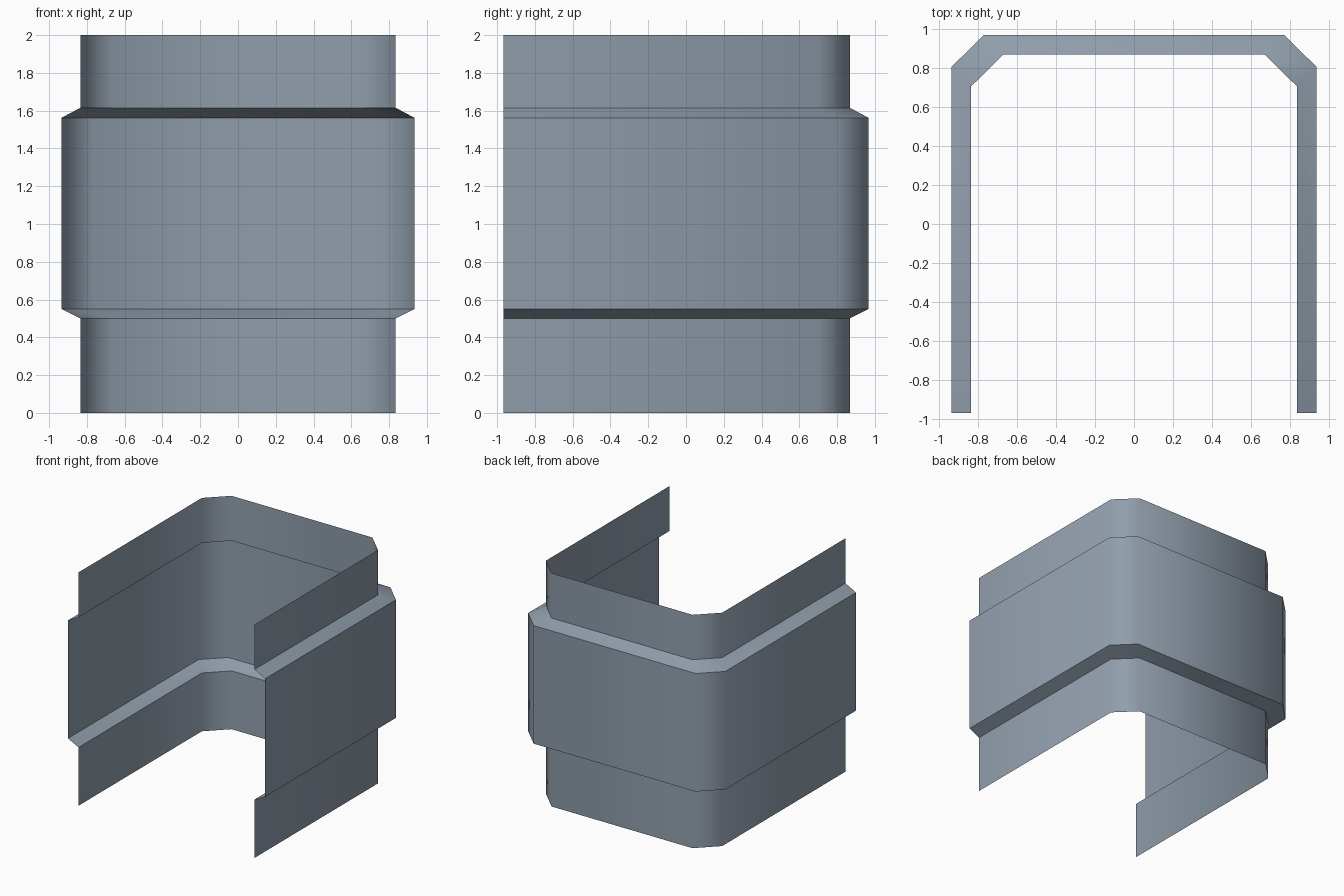
import bpy, bmesh, math

if "Cube" in bpy.data.objects:
    bpy.data.objects.remove(bpy.data.objects["Cube"])

steel = bpy.data.materials.new("blue grey steel")
steel.diffuse_color = (0.28, 0.34, 0.41, 1)
steel.use_nodes = True
steel.node_tree.nodes["Principled BSDF"].inputs["Base Color"].default_value = steel.diffuse_color


def u_profile(inset):
    # Half of the U outline, open at the front, then mirrored across x
    half = [(0.935 - inset, -0.967), (0.935 - inset, 0.803 - inset),
            (0.768 - inset, 0.967 - inset)]
    return half + [(-x, y) for x, y in reversed(half)]


# Height and inset of each ring: narrow collar, flared wide band, narrow collar
levels = [(0, 0.1), (0.5, 0.1), (0.55, 0), (1.562, 0), (1.615, 0.1), (2, 0.1)]

# Thin sheet wall skinned between rings
bm = bmesh.new()
rings = [[bm.verts.new((x, y, z)) for x, y in u_profile(i)] for z, i in levels]
for low, high in zip(rings, rings[1:]):
    for k in range(len(low) - 1):
        bm.faces.new((low[k], low[k + 1], high[k + 1], high[k]))

mesh = bpy.data.meshes.new("sleeve_wall")
bm.to_mesh(mesh)
bm.free()
mesh.materials.append(steel)
wall = bpy.data.objects.new("sleeve_wall", mesh)
bpy.context.collection.objects.link(wall)

# Smooth around the chamfered corners, sharp along the flared lips
bpy.context.view_layer.objects.active = wall
wall.select_set(True)
bpy.ops.object.shade_smooth_by_angle(angle=math.radians(50))
